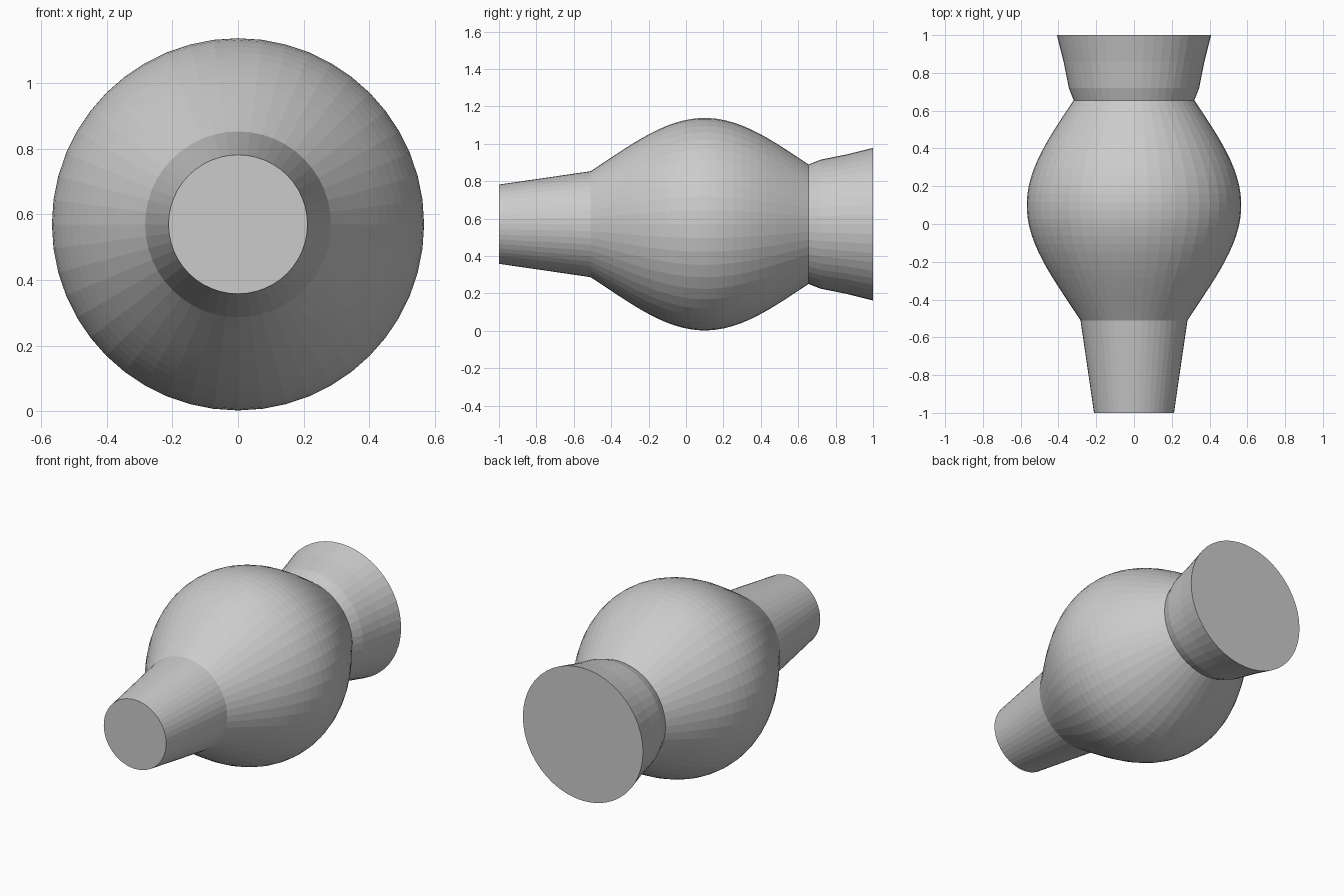
import bpy, bmesh
from math import sin, cos, pi, exp

if "Cube" in bpy.data.objects:
    bpy.data.objects.remove(bpy.data.objects["Cube"])

CENTRE_Z = 0.57
SIDES = 48


def lathe(name, profile, cap=None):
    """Revolve (y, radius) points about the long y axis; cap 'start' or 'end'."""
    bm = bmesh.new()
    rings = []
    for y, r in profile:
        rings.append([bm.verts.new((r * cos(2 * pi * i / SIDES), y,
                                    CENTRE_Z + r * sin(2 * pi * i / SIDES)))
                      for i in range(SIDES)])
    for a, b in zip(rings, rings[1:]):
        for i in range(SIDES):
            j = (i + 1) % SIDES
            bm.faces.new((a[i], b[i], b[j], a[j]))
    if cap == 'start':
        bm.faces.new(rings[0])
    elif cap == 'end':
        bm.faces.new(rings[-1][::-1])
    mesh = bpy.data.meshes.new(name)
    bm.to_mesh(mesh)
    bm.free()
    obj = bpy.data.objects.new(name, mesh)
    bpy.context.collection.objects.link(obj)
    return obj


def bulb_radius(y):
    return 0.568 * exp(-(y - 0.1) ** 2 / 0.535)


# Bell-curved bulb in the middle
y0, y1, steps = -0.51, 0.655, 26
ys = [y0 + (y1 - y0) * i / steps for i in range(steps + 1)]
lathe("bulb", [(y, bulb_radius(y)) for y in ys])

# Tapering front spout, closed at its tip
lathe("front_spout", [(-1, 0.212), (-0.75, 0.248), (y0, bulb_radius(y0))], 'start')

# Flared rear collar, closed at its wide end
lathe("rear_collar", [(y1, bulb_radius(y1)), (0.72, 0.345), (0.86, 0.373), (1, 0.408)], 'end')
